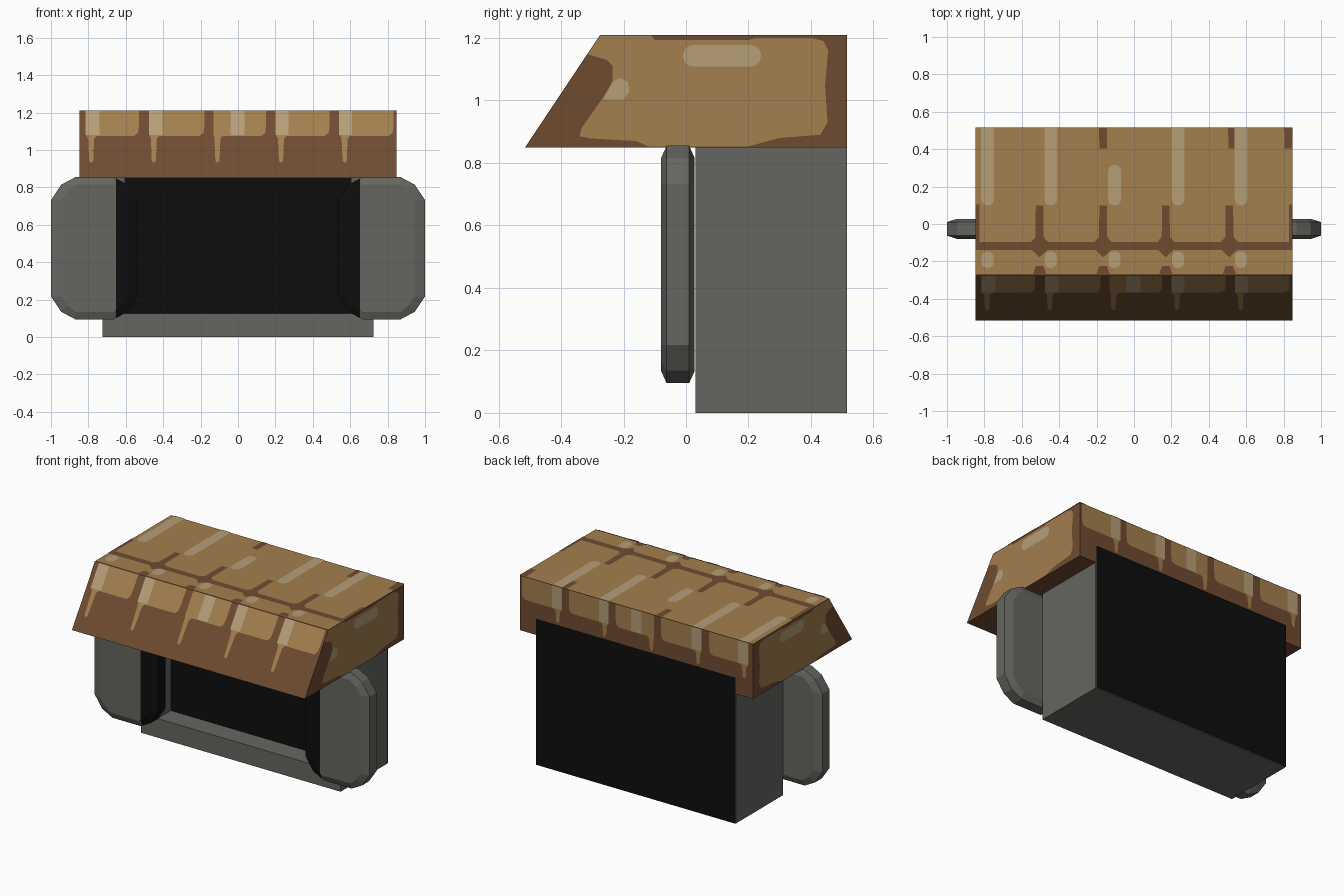
import bpy, bmesh, math
from mathutils import Vector

if "Cube" in bpy.data.objects:
    bpy.data.objects.remove(bpy.data.objects["Cube"])


def mat(name, r, g, b):
    lin = [((c / 255 + 0.055) / 1.055) ** 2.4 if c > 10 else c / 255 / 12.92 for c in (r, g, b)]
    m = bpy.data.materials.new(name)
    m.diffuse_color = (*lin, 1)
    m.use_nodes = True
    m.node_tree.nodes["Principled BSDF"].inputs["Base Color"].default_value = m.diffuse_color
    return m


DARK = mat("dark brown", 111, 75, 48)
TAN = mat("tan", 163, 127, 78)
SHINE = mat("pale tan highlight", 181, 159, 121)
GREY = mat("stone grey", 101, 102, 96)
BLACK = mat("black", 13, 13, 13)


def finish(name, bm, mats):
    me = bpy.data.meshes.new(name)
    bm.to_mesh(me)
    bm.free()
    for m in mats:
        me.materials.append(m)
    ob = bpy.data.objects.new(name, me)
    bpy.context.collection.objects.link(ob)
    return ob


def loft(name, rings, mats):
    """Closed solid through rings of equal point count."""
    bm = bmesh.new()
    vr = [[bm.verts.new(p) for p in r] for r in rings]
    n = len(vr[0])
    for a, b in zip(vr, vr[1:]):
        for i in range(n):
            bm.faces.new((a[i], a[(i + 1) % n], b[(i + 1) % n], b[i]))
    bm.faces.new(vr[0])
    bm.faces.new(vr[-1])
    bmesh.ops.recalc_face_normals(bm, faces=bm.faces)
    return bm


def plates(name, polys, place, normal, lift, m):
    """Thin painted shapes; place maps 2D points onto the surface."""
    bm = bmesh.new()
    n = Vector(normal).normalized()
    for poly in polys:
        f = bm.faces.new([bm.verts.new(Vector(place(u, v)) + n * lift) for u, v in poly])
        f.normal_update()
        if f.normal.dot(n) < 0:
            f.normal_flip()
    return finish(name, bm, [m])


def rrect(x0, x1, y0, y1, r=0.02):
    pts = []
    for cx, cy, a0 in ((x1 - r, y1 - r, 0), (x0 + r, y1 - r, 90), (x0 + r, y0 + r, 180), (x1 - r, y0 + r, 270)):
        for k in range(4):
            a = math.radians(a0 + 30 * k)
            pts.append((cx + r * math.cos(a), cy + r * math.sin(a)))
    return pts


def rect(x0, x1, y0, y1):
    return [(x0, y0), (x1, y0), (x1, y1), (x0, y1)]


# Roof: sloped-front prism
profile = [(-0.515, 0.85), (-0.275, 1.21), (0.515, 1.21), (0.515, 0.85)]
finish("roof", loft("roof", [[(x, y, z) for y, z in profile] for x in (-0.847, 0.847)], 0), [DARK])

# Body: rear block plus U-shaped front frame around the recess
block = rect(-0.725, 0.725, 0, 0.852)
finish("body", loft("body", [[(x, y, z) for x, z in block] for y in (0.17, 0.515)], 0), [GREY])
u_frame = [(-0.725, 0), (0.725, 0), (0.725, 0.852), (0.605, 0.852), (0.605, 0.125),
           (-0.605, 0.125), (-0.605, 0.852), (-0.725, 0.852)]
finish("front_frame", loft("frame", [[(x, y, z) for x, z in u_frame] for y in (0.03, 0.17)], 0), [GREY])
plates("recess_back", [rect(-0.605, 0.605, 0.125, 0.852)], lambda x, z: (x, 0.17, z), (0, -1, 0), 0.003, BLACK)
plates("rear_panel", [rect(-0.725, 0.725, 0, 0.96)], lambda x, z: (x, 0.515, z), (0, 1, 0), 0.006, BLACK)


# Shutters: chamfered slabs, black towards the opening
def outline(pts):
    q = list(pts)
    r = q + [(-x, z) for x, z in reversed(q)]
    return r + [(-x, -z) for x, z in q] + [(x, -z) for x, z in reversed(q)]


rim = outline([(0.2325, 0.2575), (0.1775, 0.34), (0.1025, 0.38)])
face = outline([(0.1775, 0.2575), (0.145, 0.305), (0.1025, 0.34)])
for side, label in ((-1, "left"), (1, "right")):
    rings = [[(side * (0.7675 + x), y, 0.475 + z) for x, z in ring]
             for ring, y in ((face, -0.08), (rim, -0.062), (rim, 0.01), (face, 0.028))]
    bm = loft("shutter", rings, 0)
    bmesh.ops.bisect_plane(bm, geom=bm.verts[:] + bm.edges[:] + bm.faces[:],
                           plane_co=(side * 0.653, 0, 0), plane_no=(1, 0, 0))
    for f in bm.faces:
        f.material_index = int(abs(f.calc_center_median().x) < 0.653)
    finish(label + "_shutter", bm, [GREY, BLACK])

# Dripping paint on the sloped front and the back of the roof
tiles = [(-0.815, -0.53, -0.785), (-0.475, -0.18, -0.45), (-0.13, 0.15, -0.11),
         (0.20, 0.49, 0.23), (0.54, 0.832, 0.57)]
shine_x = [(-0.815, -0.74), (-0.475, -0.405), (-0.04, 0.035), (0.20, 0.27), (0.54, 0.61)]


def drip(x0, x1, d, low, end):
    return [(x0, 1.21), (x0, low + 0.01), (d - 0.016, low - 0.015), (d - 0.011, end + 0.01), (d, end),
            (d + 0.011, end + 0.01), (d + 0.016, low - 0.015), (d + 0.03, low), (x1 - 0.025, low),
            (x1 - 0.005, low + 0.015), (x1, low + 0.05), (x1, 1.21)]


def on_slope(x, z):
    return (x, -0.275 - (1.21 - z) * 2 / 3, z)


def on_back(x, z):
    return (x, 0.515, z)


for label, place, normal, low, end in (("front", on_slope, (0, -0.36, 0.24), 1.075, 0.93),
                                       ("back", on_back, (0, 1, 0), 1.06, 0.97)):
    plates(label + "_drips", [drip(a, b, d, low, end) for a, b, d in tiles], place, normal, 0.002, TAN)
    plates(label + "_shine", [rect(a, b, low + 0.003, 1.21) for a, b in shine_x], place, normal, 0.004, SHINE)


# Roof top: tan sheet, dark joints, pale streaks
def on_top(x, y):
    return (x, y, 1.21)


gaps = (-0.505, -0.165, 0.17, 0.51)
plates("top_paint", [rect(-0.847, 0.847, -0.267, 0.515)], on_top, (0, 0, 1), 0.002, TAN)
joints = [rect(-0.847, 0.847, -0.14, -0.095), rect(-0.847, -0.825, -0.095, 0.105), rect(0.828, 0.847, -0.095, 0.105)]
for g in gaps:
    joints.append([(g - 0.045, -0.095), (g + 0.045, -0.095), (g + 0.022, -0.07), (g + 0.02, 0.1),
                   (g - 0.02, 0.1), (g - 0.022, -0.07)])
    joints.append([(g - 0.04, -0.14), (g, -0.178), (g + 0.04, -0.14)])
    joints.append([(g - 0.035, -0.267), (g - 0.02, -0.225), (g + 0.02, -0.225), (g + 0.035, -0.267)])
for g in (-0.165, 0.525, 0.847 - 0.022):
    joints.append([(g - 0.022, 0.515), (g - 0.02, 0.405), (g + 0.02, 0.405), (g + 0.022, 0.515)])
plates("top_joints", joints, on_top, (0, 0, 1), 0.004, DARK)
streaks = []
for c, top in ((-0.783, 0.515), (-0.445, 0.515), (-0.104, 0.315), (0.235, 0.515), (0.572, 0.515)):
    s = rrect(c - 0.034, c + 0.034, 0.1, top, 0.03)
    if top > 0.5:
        s = s[8:] + [(c + 0.034, top), (c - 0.034, top)]
    streaks += [s, rrect(c - 0.033, c + 0.033, -0.235, -0.147, 0.03)]
plates("top_shine", streaks, on_top, (0, 0, 1), 0.005, SHINE)

# Roof ends
patch = [(-0.34, 0.885), (-0.335, 0.91), (-0.265, 1.01), (-0.235, 1.06), (-0.235, 1.11), (-0.255, 1.13),
         (-0.315, 1.148), (-0.275, 1.208), (-0.11, 1.208), (-0.10, 1.193), (0.2, 1.193), (0.22, 1.2),
         (0.40, 1.2), (0.44, 1.19), (0.455, 1.16), (0.445, 1.05), (0.453, 0.93), (0.43, 0.89),
         (0.3, 0.88), (0.2, 0.853), (-0.12, 0.853), (-0.16, 0.87), (-0.3, 0.878)]
blob = [(-0.265, 1.003), (-0.235, 1.06), (-0.21, 1.073), (-0.187, 1.06), (-0.18, 1.03), (-0.2, 1.003)]
for side, label in ((-1, "left"), (1, "right")):
    def on_end(y, z):
        return (side * 0.847, y, z)
    plates(label + "_end_paint", [patch], on_end, (side, 0, 0), 0.002, TAN)
    plates(label + "_end_shine", [rrect(-0.01, 0.24, 1.108, 1.178, 0.033), blob], on_end, (side, 0, 0), 0.004, SHINE)
